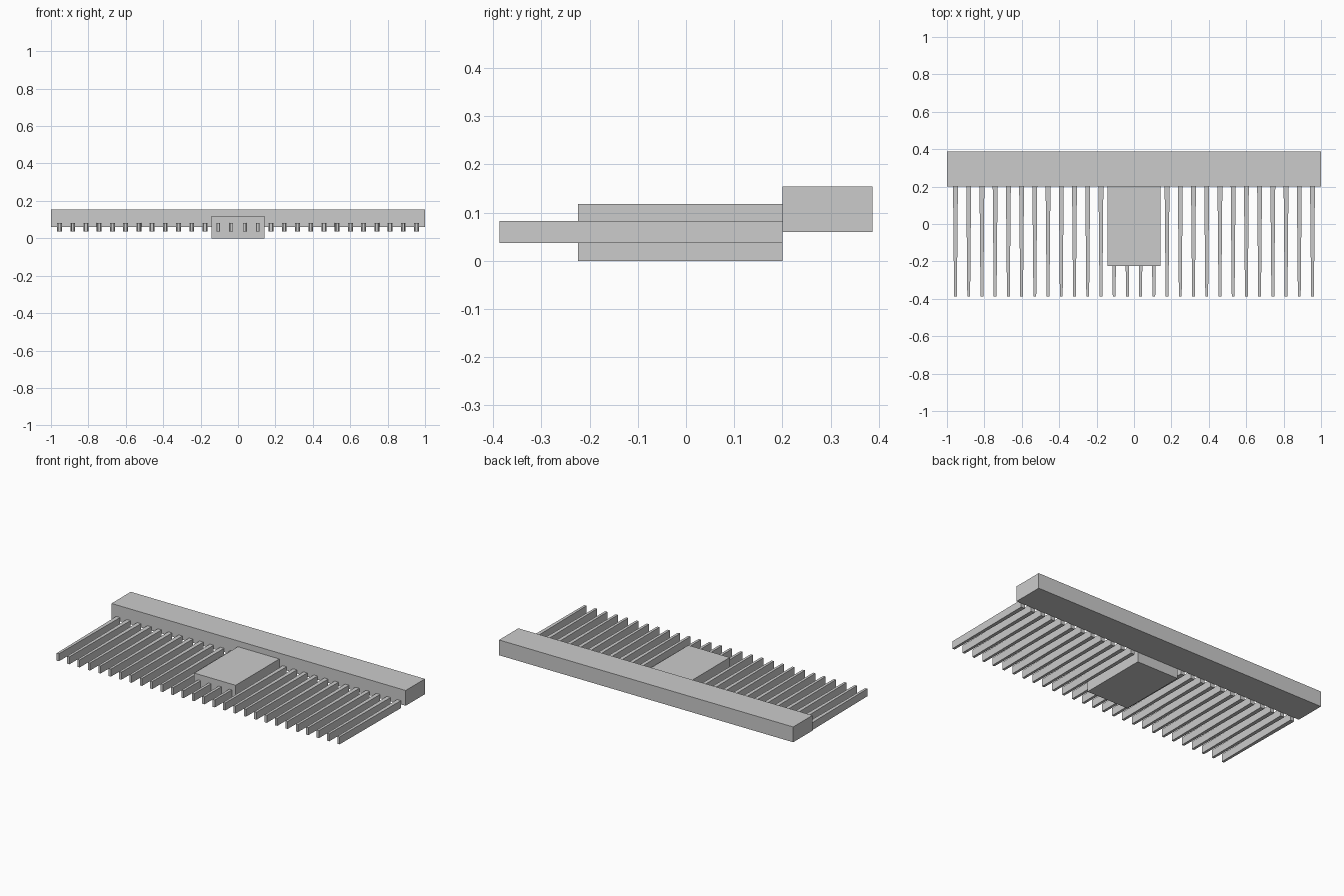
import bpy, bmesh

if "Cube" in bpy.data.objects:
    bpy.data.objects.remove(bpy.data.objects["Cube"])


def prism(name, y_front, y_back, z0, z1, half_front, half_back, x=0.0):
    """Box along y whose half width may taper from back to front."""
    bm = bmesh.new()
    outline = [(-half_front, y_front), (half_front, y_front),
               (half_back, y_back), (-half_back, y_back)]
    face = bm.faces.new([bm.verts.new((x + px, py, z0)) for px, py in outline])
    ext = bmesh.ops.extrude_face_region(bm, geom=[face])
    top = [g for g in ext["geom"] if isinstance(g, bmesh.types.BMVert)]
    bmesh.ops.translate(bm, verts=top, vec=(0, 0, z1 - z0))
    bmesh.ops.recalc_face_normals(bm, faces=bm.faces)
    mesh = bpy.data.meshes.new(name)
    bm.to_mesh(mesh)
    bm.free()
    obj = bpy.data.objects.new(name, mesh)
    bpy.context.collection.objects.link(obj)
    return obj


# Long bar at the back
prism("back_bar", 0.2, 0.387, 0.06, 0.154, 1.0, 1.0)

# Central block
prism("centre_block", -0.224, 0.2, 0.0, 0.118, 0.141, 0.141)

# Row of tapered teeth
COUNT, PITCH = 28, 0.0707
for i in range(COUNT):
    x = (i - (COUNT - 1) / 2) * PITCH
    prism(f"tooth_{i + 1:02d}", -0.387, 0.2, 0.037, 0.083, 0.0075, 0.013, x)
